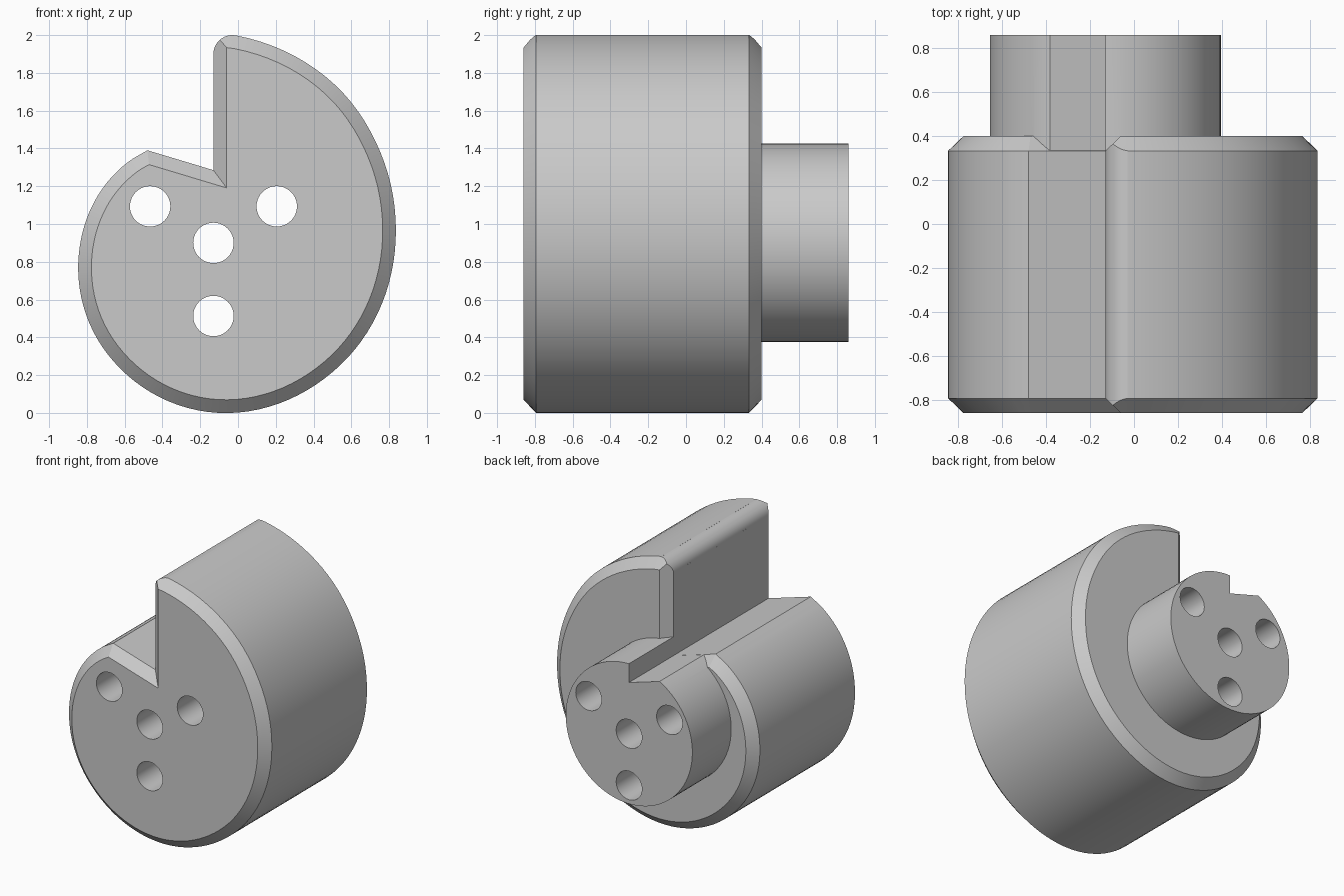
import bpy, bmesh, math

cube = bpy.data.objects.get("Cube")
if cube:
    bpy.data.objects.remove(cube)

CX, CZ = -0.13, 0.90          # axis shared by cam, boss and holes
FRONT, SHOULDER, BACK = -0.86, 0.40, 0.86
CHAMFER, DEPTH = 0.07, 0.067
GREY = (0.59, 0.59, 0.59, 1)

steel = bpy.data.materials.new("grey_steel")
steel.use_nodes = True
steel.diffuse_color = GREY
steel.node_tree.nodes["Principled BSDF"].inputs["Base Color"].default_value = GREY


def polar(r, deg):
    a = math.radians(deg)
    return (CX + r * math.cos(a), CZ + r * math.sin(a))


def loft(name, rings):
    """Solid through a list of (y, outline) rings, with capped ends."""
    bm = bmesh.new()
    loops = [[bm.verts.new((x, y, z)) for x, z in pts] for y, pts in rings]
    n = len(loops[0])
    for a, b in zip(loops, loops[1:]):
        for i in range(n):
            j = (i + 1) % n
            bm.faces.new((a[i], b[i], b[j], a[j]))
    bm.faces.new(loops[0])
    bm.faces.new(loops[-1][::-1])
    bm.normal_update()
    if bm.calc_volume(signed=True) < 0:
        bmesh.ops.reverse_faces(bm, faces=bm.faces[:])
    mesh = bpy.data.meshes.new(name)
    bm.to_mesh(mesh)
    bm.free()
    mesh.materials.append(steel)
    obj = bpy.data.objects.new(name, mesh)
    bpy.context.collection.objects.link(obj)
    return obj


def inset(pts, d):
    """Mitred inward offset of a clockwise outline."""
    out = []
    for i, (x, z) in enumerate(pts):
        (px, pz), (qx, qz) = pts[i - 1], pts[(i + 1) % len(pts)]
        l1, l2 = math.hypot(x - px, z - pz), math.hypot(qx - x, qz - z)
        n1 = ((z - pz) / l1, -(x - px) / l1)
        n2 = ((qz - z) / l2, -(qx - x) / l2)
        k = d / (1 + n1[0] * n2[0] + n1[1] * n2[1])
        out.append((x + k * (n1[0] + n2[0]), z + k * (n1[1] + n2[1])))
    return out


def boolean(target, cutter, operation):
    mod = target.modifiers.new(cutter.name, 'BOOLEAN')
    mod.operation, mod.solver, mod.object = operation, 'EXACT', cutter
    bpy.context.view_layer.objects.active = target
    bpy.ops.object.modifier_apply(modifier=mod.name)
    bpy.data.objects.remove(cutter)


# Falling cam radius, eased between (angle, radius) keys
KEYS = [(90, 1.114), (52.7, 1.056), (27, 1.003), (0, 0.964), (-45, 0.932),
        (-90, 0.898), (-135, 0.81), (-180, 0.705), (-234.5, 0.602)]


def slope(i):
    (a, r), (b, s) = KEYS[max(i - 1, 0)], KEYS[min(i + 1, len(KEYS) - 1)]
    return (s - r) / (b - a)


def radius(deg):
    i = next(i for i in range(len(KEYS) - 1) if deg >= KEYS[i + 1][0])
    (a, r), (b, s) = KEYS[i], KEYS[i + 1]
    h, t = b - a, (deg - a) / (b - a)
    return (r * (1 + 2 * t) * (1 - t) ** 2 + s * t * t * (3 - 2 * t)
            + h * t * (1 - t) * (slope(i) * (1 - t) - slope(i + 1) * t))


# Cam body with chamfered rims and a notch; the end steps are longer than the mitres
STEPS = 90
END = KEYS[-1][0]
first, last = 83.5, END + 8
angles = [90] + [first + (last - first) * i / STEPS for i in range(STEPS + 1)] + [END]
notch = (CX, 1.285)
outline = [polar(radius(a), a) for a in angles] + [notch]
small = inset(outline, CHAMFER)
cam = loft("cam_body", [(FRONT, small), (FRONT + DEPTH, outline),
                        (SHOULDER - DEPTH, outline), (SHOULDER, small)])

# Rounded tip of the cam step
R = 0.1
tip = [(CX + R - R * math.cos(t), 1.9 + R * math.sin(t))
       for t in [math.radians(3 + 87 * i / 12) for i in range(13)]]
tip += [(CX + R, 2.2), (CX - R, 2.2), (CX - R, tip[0][1])]
boolean(cam, loft("tip_cutter", [(-1, tip), (1, tip)]), 'DIFFERENCE')

# Boss on the back, its notch a hair inside the cam's so the solids join cleanly
GAP = 0.0005
tail = polar(radius(END), END)
pitch = (tail[1] - notch[1]) / (tail[0] - notch[0])


def floor(x):
    return notch[1] + pitch * (x - CX) - GAP


arc = [polar(0.525, 89.9 - 330 * i / 80) for i in range(81)]
arc = [p for p in arc if p[0] > CX or p[1] < floor(p[0])]
corner = next(polar(0.525, a / 10) for a in range(1150, 1300)
              if polar(0.525, a / 10)[1] < floor(polar(0.525, a / 10)[0]))
arc += [corner, (CX + GAP, floor(CX + GAP))]
boolean(cam, loft("boss", [(0.3, arc), (BACK, arc)]), 'UNION')

# Four through holes
for hx, hz in [(CX, CZ)] + [polar(0.387, a) for a in (30, 150, 270)]:
    ring = [(hx + 0.107 * math.cos(math.tau * i / 40),
             hz + 0.107 * math.sin(math.tau * i / 40)) for i in range(40)]
    boolean(cam, loft("hole_cutter", [(-1, ring), (1, ring)]), 'DIFFERENCE')

cam.select_set(True)
bpy.context.view_layer.objects.active = cam
bpy.ops.object.shade_smooth_by_angle(angle=math.radians(25))
